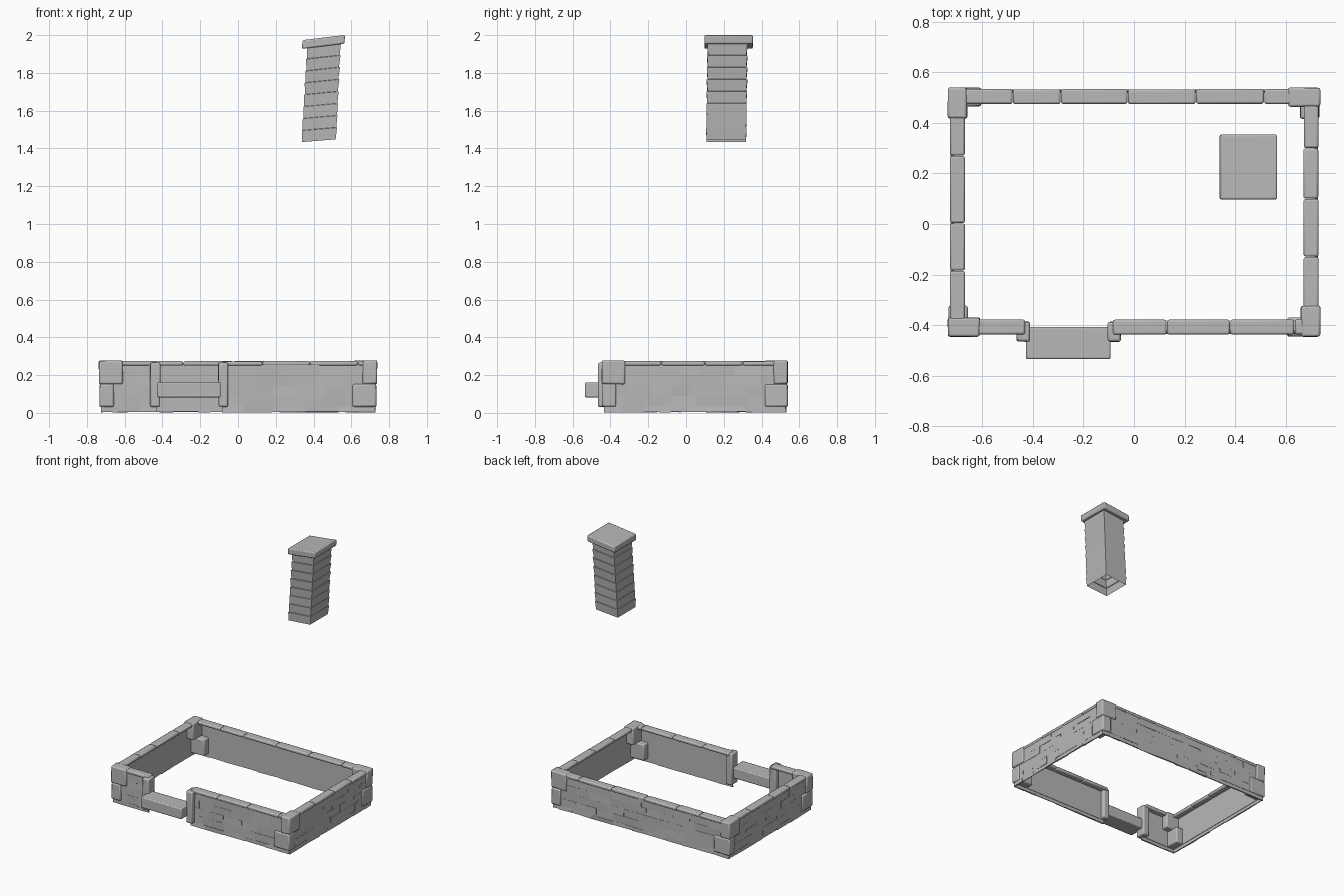
import bpy, bmesh, random
from mathutils import Vector

if "Cube" in bpy.data.objects:
    bpy.data.objects.remove(bpy.data.objects["Cube"])

random.seed(4)
stone = bpy.data.materials.new("grey stone")
stone.diffuse_color = (0.48, 0.48, 0.48, 1)
stone.use_nodes = True
stone.node_tree.nodes["Principled BSDF"].inputs["Base Color"].default_value = stone.diffuse_color


def add_box(bm, x, y, z, jit=0.0):
    """Eight-cornered block from three (low, high) ranges, with corner jitter."""
    r = lambda: random.uniform(-jit, jit)
    v = [bm.verts.new((a + r(), b + r(), c + r())) for c in z for b in y for a in x]
    for f in ((0, 2, 3, 1), (4, 5, 7, 6), (0, 1, 5, 4), (2, 6, 7, 3), (0, 4, 6, 2), (1, 3, 7, 5)):
        bm.faces.new([v[i] for i in f])
    return v


def finish(bm, name, bevel=0.0, segments=1):
    bmesh.ops.recalc_face_normals(bm, faces=bm.faces)
    me = bpy.data.meshes.new(name)
    bm.to_mesh(me)
    bm.free()
    ob = bpy.data.objects.new(name, me)
    bpy.context.collection.objects.link(ob)
    me.materials.append(stone)
    if bevel:
        m = ob.modifiers.new("bevel", 'BEVEL')
        m.width, m.segments, m.limit_method = bevel, segments, 'ANGLE'
    bpy.ops.object.select_all(action='DESELECT')
    ob.select_set(True)
    bpy.context.view_layer.objects.active = ob
    bpy.ops.object.shade_smooth_by_angle(angle=0.7)
    return ob


COURSES = [0.004, 0.033, 0.09, 0.146, 0.2, 0.256]


def wall(name, axis, lo, hi, outer, inward, joints):
    """Thin backing, tight facing stones in courses, and a row of coping stones."""
    def place(bm, along, depth, z):
        d = tuple(sorted(outer + inward * k for k in depth))
        return add_box(bm, along, d, z) if axis == 'x' else add_box(bm, d, along, z)

    bm = bmesh.new()
    place(bm, (lo, hi), (0.012, 0.016), (0.028, 0.262))
    finish(bm, name + "_wall_backing")

    # Facing stones: each front face is tilted a little
    bm = bmesh.new()
    k = 1 if axis == 'x' else 0
    for z0, z1 in zip(COURSES, COURSES[1:]):
        p = lo
        step = random.uniform(0.06, 0.14)
        while p < hi - 0.001:
            q = p + step
            if hi - q < 0.05:
                q = hi
            for v in place(bm, (p, q), (0.004, 0.013), (z0, z1)):
                if abs(v.co[k] - outer) < 0.006:
                    v.co[k] += random.uniform(-0.0025, 0.0025)
                if z0 < 0.01 and v.co.z < 0.01:
                    v.co.z += random.uniform(-0.003, 0.003)
            p, step = q, random.uniform(0.1, 0.18)
    finish(bm, name + "_wall_stones")

    bm = bmesh.new()
    ends = [lo] + joints + [hi]
    for p, q in zip(ends, ends[1:]):
        s = random.uniform(-0.001, 0.001)
        place(bm, (p + 0.001, q - 0.001), (s, 0.059 + s), (0.25, 0.274 + s))
    finish(bm, name + "_coping", 0.008, 2)


# Walls, with the doorway left open in the front
wall("back", 'x', -0.725, 0.725, 0.534, -1, [-0.48, -0.29, -0.025, 0.245, 0.515])
wall("front_left", 'x', -0.725, -0.43, -0.437, 1, [])
wall("front_right", 'x', -0.085, 0.725, -0.437, 1, [0.13, 0.38, 0.635])
wall("left", 'y', -0.43, 0.527, -0.728, 1, [-0.185, 0.003, 0.27])
wall("right", 'y', -0.43, 0.527, 0.73, -1, [-0.13, 0.10, 0.30])

# Corner blocks: (x sign, y sign, upper block long in x?)
for sx, sy, long_x, name in ((-1, -1, True, "front_left"), (1, -1, False, "front_right"),
                             (-1, 1, False, "back_left"), (1, 1, True, "back_right")):
    bm = bmesh.new()
    cy = 0.539 if sy > 0 else -0.445
    for z, lx in (((0.153, 0.277), long_x), ((0.032, 0.153), not long_x)):
        w, d = (0.127, 0.074) if lx else (0.076, 0.122)
        ox = 0.736 if z[0] > 0.1 else 0.733
        add_box(bm, sorted((sx * ox, sx * (ox - w))), sorted((cy, cy - sy * d)), z, 0.002)
    finish(bm, name + "_corner_blocks", 0.009, 2)

# Doorway posts and step
for x, name in ((-0.438, "left"), (-0.078, "right")):
    bm = bmesh.new()
    add_box(bm, (x - 0.026, x + 0.026), (-0.466, -0.387), (0.032, 0.266), 0.002)
    finish(bm, name + "_door_post", 0.009, 2)
bm = bmesh.new()
add_box(bm, (-0.428, -0.092), (-0.535, -0.407), (0.082, 0.162))
finish(bm, "door_step", 0.007, 2)

# Leaning chimney: an open tube of slightly flared courses
ROWS = 8


def ring(bm, t, flare):
    """Four-sided loop; t = 0 at the foot, 1 under the cap."""
    hx, hy = 0.091 - 0.003 * t + flare, 0.106 - 0.002 * t + flare
    return [bm.verts.new((0.428 + 0.027 * t + a * hx, 0.213 + 0.006 * t + b * hy,
                          1.441 + 0.507 * t + a * hx * (0.08 + 0.035 * t)))
            for a, b in ((-1, -1), (1, -1), (1, 1), (-1, 1))]


bm = bmesh.new()
loops = []
for i in range(ROWS):
    j = random.uniform(0.001, 0.003)
    loops += [ring(bm, i / ROWS, -j), ring(bm, (i + 0.97) / ROWS, j)]
for a, b in zip(loops, loops[1:]):
    for k in range(4):
        n = (k + 1) % 4
        bm.faces.new((a[k], a[n], b[n], b[k]))
finish(bm, "chimney_stack")

# Chimney cap slab, tilted with the stack
bm = bmesh.new()
for v in add_box(bm, (0.340, 0.565), (0.097, 0.354), (1.941, 1.987)):
    shift = 0.002 if v.co.z < 1.96 else -0.002
    v.co.z += (v.co.x - 0.452) * 0.12
    v.co.x -= shift
finish(bm, "chimney_cap", 0.007, 2)
